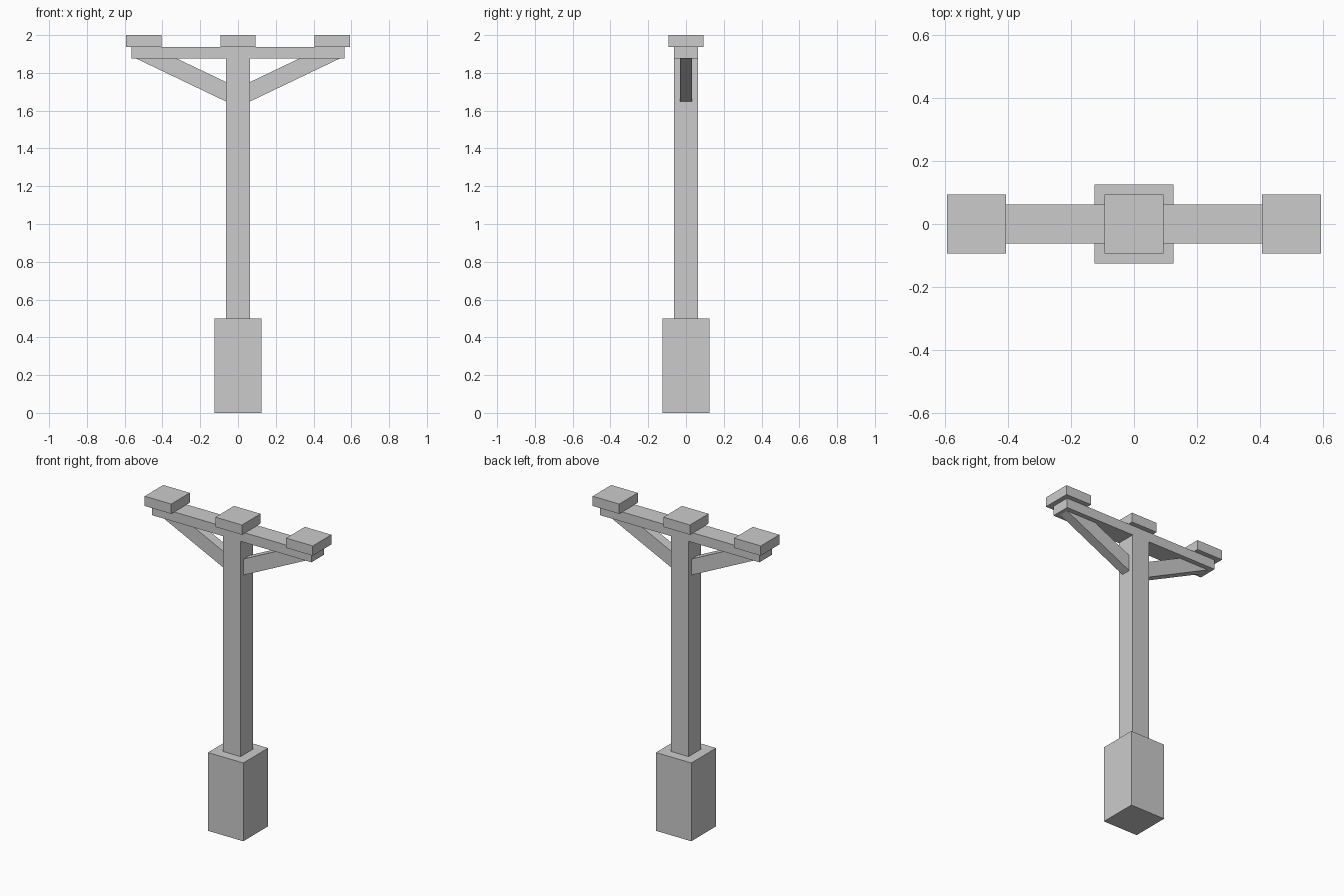
import bpy

if "Cube" in bpy.data.objects:
    bpy.data.objects.remove(bpy.data.objects["Cube"])


def prism(name, profile, half_depth):
    """Extrude an x-z profile (counter-clockwise seen from the front) along y."""
    n = len(profile)
    verts = [(x, y, z) for y in (-half_depth, half_depth) for x, z in profile]
    faces = [tuple(range(n)), tuple(reversed(range(n, 2 * n)))]
    faces += [(i, i + n, (i + 1) % n + n, (i + 1) % n) for i in range(n)]
    mesh = bpy.data.meshes.new(name)
    mesh.from_pydata(verts, [], faces)
    obj = bpy.data.objects.new(name, mesh)
    bpy.context.collection.objects.link(obj)
    return obj


def box(name, x, half_x, half_y, z0, z1):
    return prism(name, [(x - half_x, z0), (x + half_x, z0),
                        (x + half_x, z1), (x - half_x, z1)], half_y)


# Footing, post and crossbeam
box("base_block", 0, 0.125, 0.125, 0, 0.5)
box("post", 0, 0.0625, 0.0625, 0.5, 1.875)
box("crossbeam", 0, 0.5625, 0.0625, 1.875, 1.9375)

# Three cap blocks on the crossbeam
for side, x in (("left", -0.5), ("middle", 0), ("right", 0.5)):
    box(side + "_cap", x, 0.09375, 0.09375, 1.9375, 2.0)

# Diagonal braces, mirrored across the post
brace = prism("diagonal_braces", [(0.0625, 1.648), (0.537, 1.875),
                                  (0.322, 1.875), (0.0625, 1.751)], 0.03125)
brace.modifiers.new("mirror", 'MIRROR').use_mirror_merge = False
